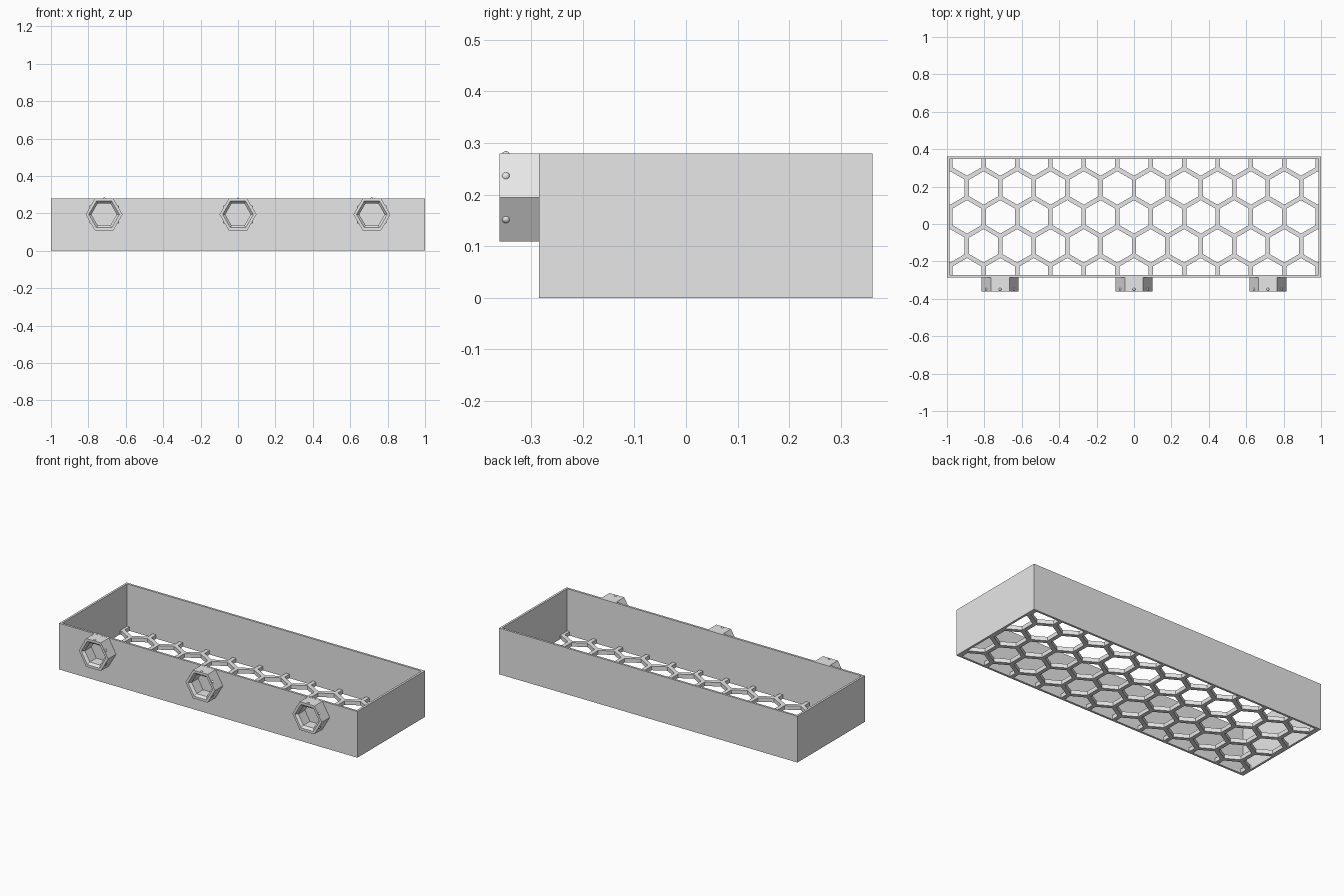
import bpy, bmesh, math

if "Cube" in bpy.data.objects:
    bpy.data.objects.remove(bpy.data.objects["Cube"])

grey = bpy.data.materials.new("grey plastic")
grey.diffuse_color = (0.8, 0.8, 0.8, 1)
grey.use_nodes = True
grey.node_tree.nodes["Principled BSDF"].inputs["Base Color"].default_value = grey.diffuse_color

Y0, Y1, H = -0.285, 0.361, 0.28      # tray front, back and height
YC = (Y0 + Y1) / 2
WALL, FLOOR = 0.013, 0.024
PITCH, RIB = 0.1786, 0.024           # honeycomb spacing and rib width


def finish(name, bm):
    bmesh.ops.recalc_face_normals(bm, faces=bm.faces)
    mesh = bpy.data.meshes.new(name)
    bm.to_mesh(mesh)
    bm.free()
    mesh.materials.append(grey)
    obj = bpy.data.objects.new(name, mesh)
    bpy.context.collection.objects.link(obj)
    return obj


def loft_closed(bm, rings):
    """Join equal rings in order, and the last ring back to the first."""
    vs = [[bm.verts.new(p) for p in ring] for ring in rings]
    n = len(rings[0])
    for a, b in zip(vs, vs[1:] + vs[:1]):
        for i in range(n):
            j = (i + 1) % n
            bm.faces.new((a[i], a[j], b[j], b[i]))


def rect(inset, z):
    x, y = 1 - inset, (Y1 - Y0) / 2 - inset
    return [(-x, YC - y, z), (x, YC - y, z), (x, YC + y, z), (-x, YC + y, z)]


# Tray walls: an open rectangular frame
bm = bmesh.new()
loft_closed(bm, [rect(0, 0), rect(0, H), rect(WALL, H), rect(WALL, 0)])
finish("tray_walls", bm)

# Hexagonal prisms that cut the floor openings
bm = bmesh.new()
radius = (PITCH - RIB) / math.sqrt(3)
for row in range(-2, 3):
    shift = PITCH / 2 if row % 2 else 0
    for col in range(-7, 7):
        cx, cy = col * PITCH + shift, YC + row * PITCH * math.sqrt(3) / 2
        ring = [bm.verts.new((cx + radius * math.sin(k * math.pi / 3),
                              cy + radius * math.cos(k * math.pi / 3), -0.05))
                for k in range(6)]
        face = bm.faces.new(ring)
        out = bmesh.ops.extrude_face_region(bm, geom=[face])["geom"]
        bmesh.ops.translate(bm, vec=(0, 0, 0.15),
                            verts=[v for v in out if isinstance(v, bmesh.types.BMVert)])
cutter = finish("floor_cutter", bm)
cutter.hide_render = True

# Honeycomb floor
bm = bmesh.new()
low = [bm.verts.new(p) for p in rect(WALL, 0)]
top = [bm.verts.new(p) for p in rect(WALL, FLOOR)]
bm.faces.new(low)
bm.faces.new(top)
for i in range(4):
    j = (i + 1) % 4
    bm.faces.new((low[i], low[j], top[j], top[i]))
floor = finish("honeycomb_floor", bm)
mod = floor.modifiers.new("openings", "BOOLEAN")
mod.operation = "DIFFERENCE"
mod.solver = "EXACT"
mod.object = cutter
bpy.context.view_layer.objects.active = floor
floor.select_set(True)
bpy.ops.object.modifier_apply(modifier=mod.name)
bpy.data.objects.remove(cutter, do_unlink=True)

# Hollow hexagonal pegs on the front, each with small locking bumps
PEG_Z, PEG_R, PEG_Y = 0.194, 0.0985, -0.361


def hexagon(cx, r, y):
    return [(cx + r * math.cos(k * math.pi / 3), y,
             PEG_Z + r * math.sin(k * math.pi / 3)) for k in range(6)]


for side, cx in (("left", -0.716), ("middle", 0), ("right", 0.716)):
    bm = bmesh.new()
    loft_closed(bm, [hexagon(cx, PEG_R, Y0 + 0.005), hexagon(cx, PEG_R, PEG_Y),
                     hexagon(cx, 0.082, PEG_Y), hexagon(cx, 0.068, PEG_Y + 0.014),
                     hexagon(cx, 0.068, Y0 + 0.005)])
    finish("peg_" + side, bm)

    bm = bmesh.new()
    apothem = PEG_R * math.sqrt(3) / 2 - 0.003
    for deg in (-30, 30, 90, 150, 210):
        a = math.radians(deg)
        ball = bmesh.ops.create_uvsphere(bm, u_segments=16, v_segments=10, radius=0.008)
        bmesh.ops.translate(bm, verts=ball["verts"],
                            vec=(cx + apothem * math.cos(a), -0.349,
                                 PEG_Z + apothem * math.sin(a)))
    for f in bm.faces:
        f.smooth = True
    finish("peg_bumps_" + side, bm)
